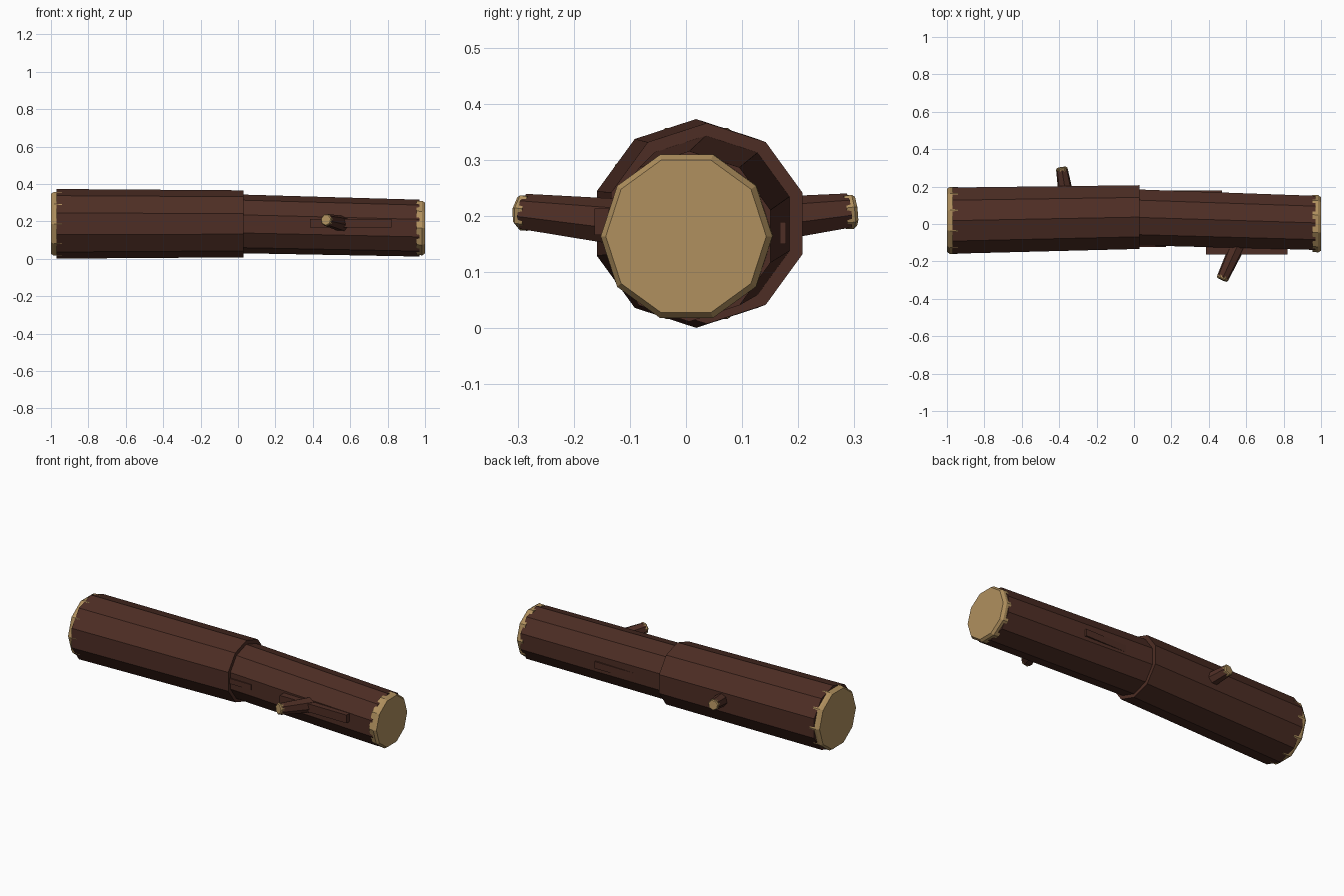
import bpy
import bmesh
from math import cos, sin, pi
from mathutils import Vector

cube = bpy.data.objects.get("Cube")
if cube:
    bpy.data.objects.remove(cube, do_unlink=True)


def make_material(name, color):
    mat = bpy.data.materials.new(name)
    mat.use_nodes = True
    mat.diffuse_color = color
    mat.node_tree.nodes["Principled BSDF"].inputs["Base Color"].default_value = color
    return mat


bark = make_material("dark brown bark", (0.076, 0.027, 0.018, 1))
wood = make_material("pale cut wood", (0.434, 0.279, 0.112, 1))


def finish(name, bm, mat):
    bmesh.ops.recalc_face_normals(bm, faces=bm.faces)
    mesh = bpy.data.meshes.new(name)
    bm.to_mesh(mesh)
    bm.free()
    mesh.materials.append(mat)
    obj = bpy.data.objects.new(name, mesh)
    bpy.context.collection.objects.link(obj)
    return obj


def loft(name, rings, sides, turn, mat, normal=(1, 0, 0)):
    """Closed faceted tube through (centre, radius) rings facing along normal."""
    n = Vector(normal).normalized()
    across = Vector((0, 0, 1)).cross(n).normalized()
    up = n.cross(across)
    bm = bmesh.new()
    loops = []
    for centre, r in rings:
        angles = [turn + 2 * pi * i / sides for i in range(sides)]
        loops.append([bm.verts.new(Vector(centre) + r * (cos(a) * across + sin(a) * up))
                      for a in angles])
    for a, b in zip(loops, loops[1:]):
        for i in range(sides):
            j = (i + 1) % sides
            bm.faces.new((a[i], a[j], b[j], b[i]))
    bm.faces.new(loops[0][::-1])
    bm.faces.new(loops[-1])
    return finish(name, bm, mat)


def strip(name, low, high):
    low, high = Vector(low), Vector(high)
    bm = bmesh.new()
    bmesh.ops.create_cube(bm, size=1)
    for v in bm.verts:
        v.co = (low + high) / 2 + v.co * (high - low)
    return finish(name, bm, bark)


def branch(name, base, tip, r_base, r_tip):
    base, tip = Vector(base), Vector(tip)
    d = (tip - base).normalized()
    loft(name, [(base, r_base), (tip - d * 0.012, r_tip)], 7, pi / 2, bark, d)
    loft(name + "_cut_end", [(tip - d * 0.02, r_tip * 0.98), (tip - d * 0.006, r_tip),
                             (tip, r_tip * 0.85)], 7, pi / 2 + pi / 7, wood, d)


# Trunk: thick half and narrower, drooping half
loft("thick_trunk", [((-0.97, 0.018, 0.187), 0.186), ((0.03, 0.037, 0.187), 0.179)],
     10, pi / 2, bark)
loft("thin_trunk", [((0, 0.036, 0.187), 0.157), ((0.97, 0.006, 0.164), 0.152)],
     10, pi / 2, bark)

# Sawn ends, turned half a facet so their corners break through the bark
loft("thick_cut_end", [((-0.94, 0.019, 0.187), 0.178), ((-0.985, 0.019, 0.187), 0.179),
                       ((-1, 0.019, 0.187), 0.169)], 10, 0, wood)
loft("thin_cut_end", [((0.955, 0.003, 0.165), 0.152), ((0.985, 0.001, 0.164), 0.153),
                      ((1, 0, 0.164), 0.143)], 10, 0, wood)

# Branch stubs
branch("front_branch", (0.57, -0.08, 0.184), (0.47, -0.298, 0.208), 0.045, 0.033)
branch("back_branch", (-0.355, 0.1, 0.187), (-0.387, 0.302, 0.21), 0.045, 0.032)

# Raised bark strips
strip("front_bark_strip", (0.385, -0.163, 0.166), (0.82, -0.12, 0.214))
strip("middle_bark_strip", (-0.1, -0.122, 0.172), (0.17, -0.08, 0.203))
strip("back_bark_strip", (0.1, 0.13, 0.15), (0.47, 0.178, 0.19))
